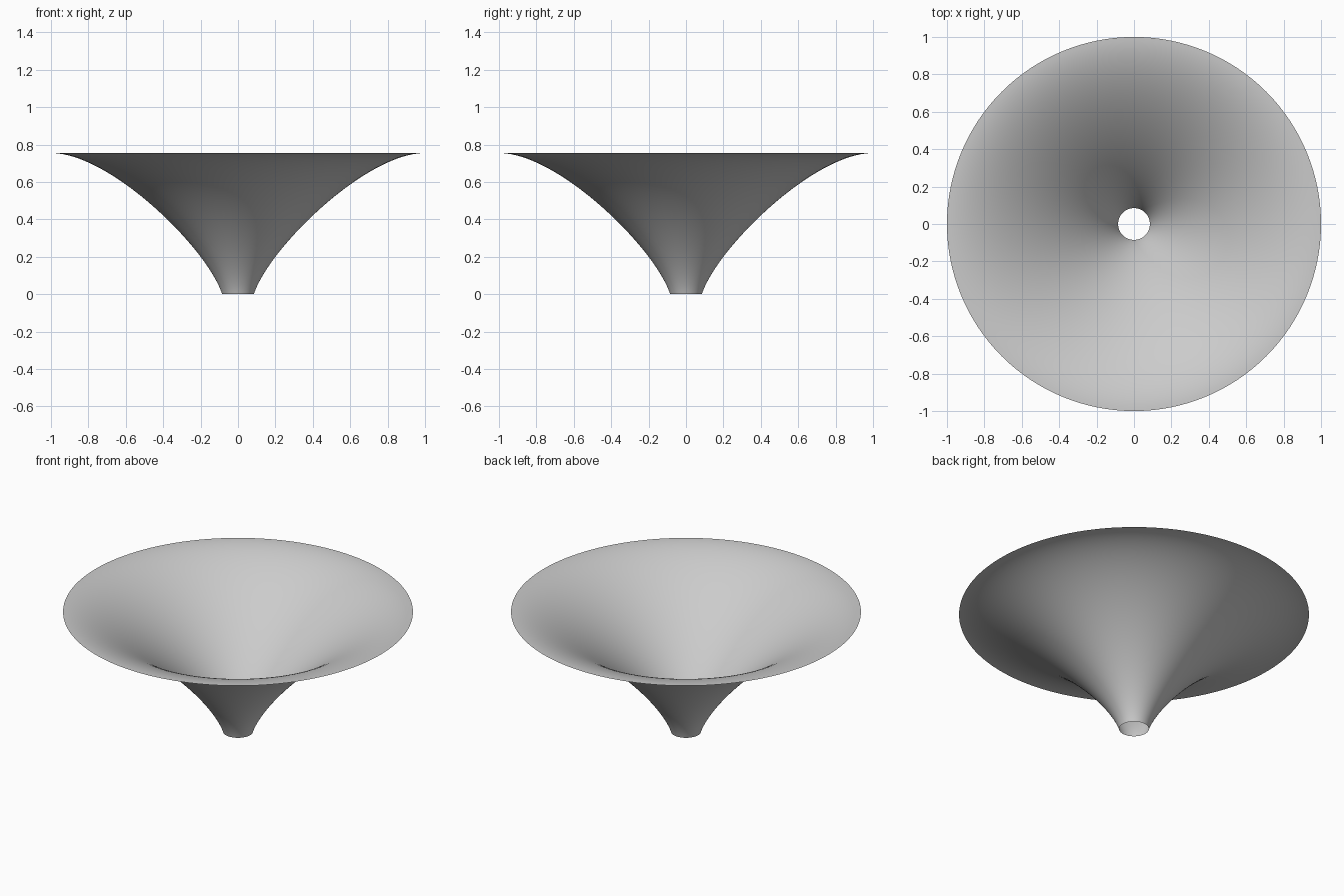
import bpy, bmesh, math
from mathutils import Vector
from mathutils.geometry import interpolate_bezier

if "Cube" in bpy.data.objects:
    bpy.data.objects.remove(bpy.data.objects["Cube"], do_unlink=True)

# Single grey material
grey = bpy.data.materials.new("light_grey")
grey.use_nodes = True
colour = (0.6, 0.6, 0.6, 1)
grey.diffuse_color = colour
grey.node_tree.nodes["Principled BSDF"].inputs["Base Color"].default_value = colour

# Flared profile: steep at the open throat, level at the thin rim
profile = interpolate_bezier(Vector((0.085, 0, 0)), Vector((0.16, 0, 0.24)),
                             Vector((0.68, 0, 0.755)), Vector((1, 0, 0.755)), 49)

# Spin the profile into an open, single-walled funnel
bm = bmesh.new()
verts = [bm.verts.new(p) for p in profile]
edges = [bm.edges.new(pair) for pair in zip(verts, verts[1:])]
bmesh.ops.spin(bm, geom=verts + edges, cent=(0, 0, 0), axis=(0, 0, 1),
               angle=math.tau, steps=128, use_merge=True)
bmesh.ops.remove_doubles(bm, verts=bm.verts, dist=0.0001)
bmesh.ops.recalc_face_normals(bm, faces=bm.faces)
if sum(f.normal.z for f in bm.faces) < 0:
    bmesh.ops.reverse_faces(bm, faces=bm.faces)
for face in bm.faces:
    face.smooth = True

mesh = bpy.data.meshes.new("funnel")
bm.to_mesh(mesh)
bm.free()
mesh.materials.append(grey)
bpy.context.collection.objects.link(bpy.data.objects.new("funnel", mesh))
